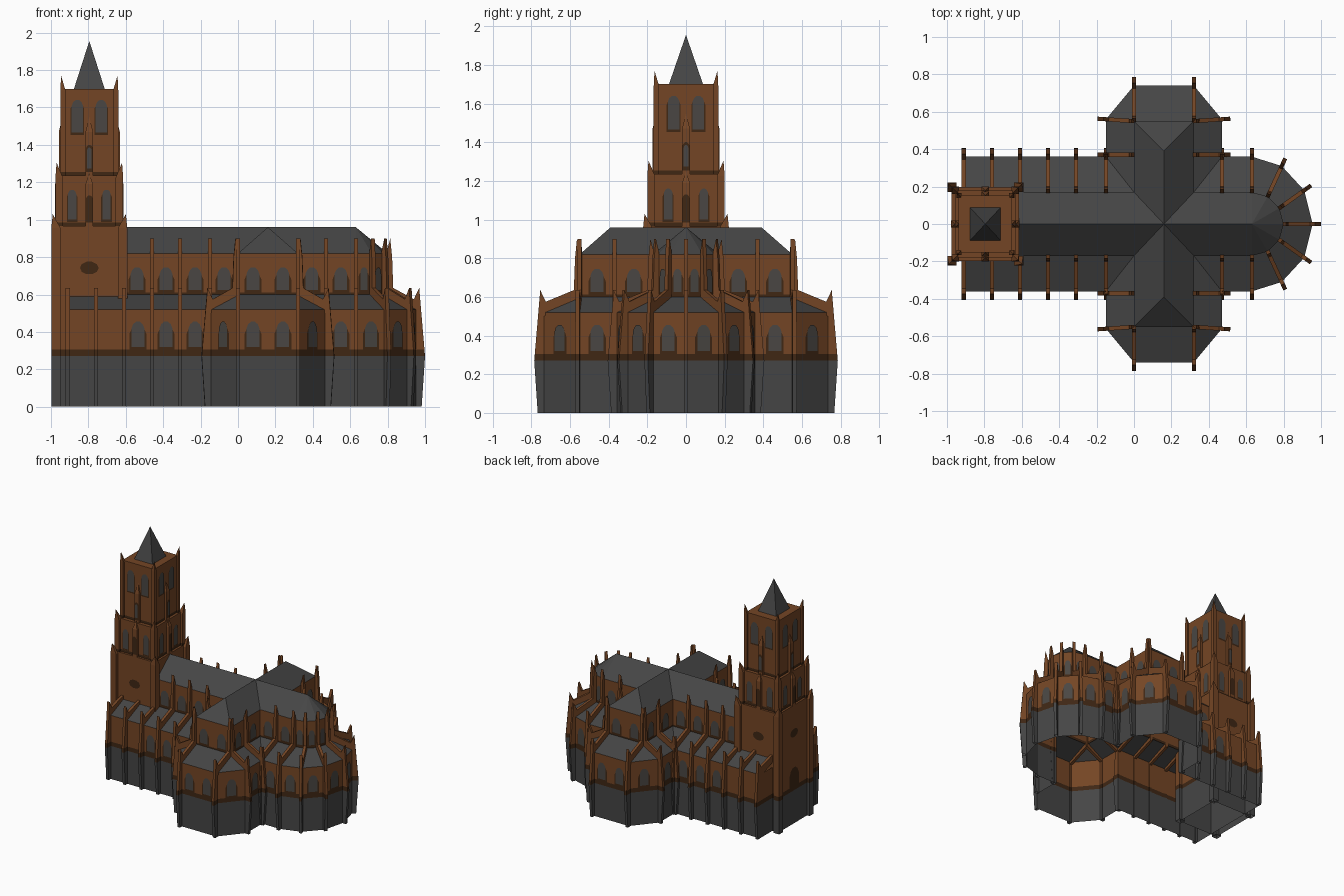
import bpy, bmesh, math
from mathutils import Vector as V

if "Cube" in bpy.data.objects:
    bpy.data.objects.remove(bpy.data.objects["Cube"])

def mat(name, c):
    m = bpy.data.materials.new(name)
    m.diffuse_color = (*c, 1)
    m.use_nodes = True
    m.node_tree.nodes["Principled BSDF"].inputs["Base Color"].default_value = m.diffuse_color
    return m

SLATE = mat("grey slate", (0.060, 0.060, 0.060))
BRICK = mat("brown brick", (0.175, 0.060, 0.018))
DARK = mat("dark brown stone", (0.050, 0.020, 0.007))
GLASS = mat("window grey", (0.068, 0.062, 0.056))
# colour rules by height: (upper limit, material)
BASE = [(0.27, SLATE), (0.305, DARK), (9, BRICK)]
CLERE = [(0.612, DARK), (9, BRICK)]

def face(bm, pts):
    clean = []
    for p in pts:
        p = V(p)
        if all((p - q).length > 1e-5 for q in clean):
            clean.append(p)
    if len(clean) > 2:
        bm.faces.new([bm.verts.new(p) for p in clean])

def finish(bm, name, levels, recalc=True):
    if recalc:
        bmesh.ops.remove_doubles(bm, verts=bm.verts, dist=1e-4)
        bmesh.ops.recalc_face_normals(bm, faces=bm.faces)
    for z, m in levels[:-1]:
        bmesh.ops.bisect_plane(bm, geom=bm.verts[:] + bm.edges[:] + bm.faces[:],
                               plane_co=(0, 0, z), plane_no=(0, 0, 1))
    for f in bm.faces:
        z = f.calc_center_median().z
        f.material_index = next(i for i, (h, m) in enumerate(levels) if z < h)
    me = bpy.data.meshes.new(name)
    bm.to_mesh(me)
    bm.free()
    for h, m in levels:
        me.materials.append(m)
    ob = bpy.data.objects.new(name, me)
    bpy.context.collection.objects.link(ob)
    return ob

def ring(half, z0, z1, name, levels):
    # open wall along an outline mirrored in y
    pts = half + [(x, -y) for x, y in reversed(half) if abs(y) > 1e-6]
    bm = bmesh.new()
    for a, b in zip(pts, pts[1:] + pts[:1]):
        face(bm, [(*a, z0), (*b, z0), (*b, z1), (*a, z1)])
    finish(bm, name, levels)

def arch(bm, mid, n, w, z0, z1, off):
    # pointed-arch plate facing n
    n = V((n[0], n[1], 0)).normalized()
    t = V((0, 0, 1)).cross(n)
    s, h = w / 2, z1 - z0
    prof = [(-s, 0), (s, 0), (s, h - s), (s * .75, h - s * .4), (s * .3, h),
            (-s * .3, h), (-s * .75, h - s * .4), (-s, h - s)]
    o = V((mid[0], mid[1], z0)) + n * off
    face(bm, [o + t * u + V((0, 0, v)) for u, v in prof])

def disc(bm, mid, n, rw, rh, z, off):
    n = V((n[0], n[1], 0)).normalized()
    t = V((0, 0, 1)).cross(n)
    o = V((mid[0], mid[1], z)) + n * off
    face(bm, [o + t * rw * math.cos(a * math.pi / 5) + V((0, 0, rh * math.sin(a * math.pi / 5)))
              for a in range(10)])

# outlines, north half, west to east
apse = [(0.63 + .17 * math.cos(math.radians(a)), .17 * math.sin(math.radians(a))) for a in (60, 30, 0)]
ambul = [(.79, .31), (.91, .18), (.955, 0)]
west = [(x, .36) for x in (-.92, -.76, -.61, -.46, -.31)]
outer = west + [(-.15, .36), (-.15, .56), (0, .74), (.16, .74), (.32, .74), (.47, .56),
                (.47, .36), (.63, .36)] + ambul
under = [(x, .17) for x, y in west] + [(0, .17), (0, .55), (0, .55), (.16, .55), (.32, .55), (.32, .55),
                                       (.32, .17), (.63, .17)] + apse
inner = [(-.62, .17), (-.46, .17), (-.31, .17), (-.15, .17), (0, .17), (0, .37), (0, .55), (.16, .55),
         (.32, .55), (.32, .37), (.32, .17), (.47, .17), (.63, .17)] + apse
ring(outer, 0, .52, "aisle_walls", BASE)
ring(inner, .59, .82, "clerestory_walls", CLERE)

# aisle roofs
bm = bmesh.new()
for s in (1, -1):
    for i in range(len(outer) - 1):
        a, b, c, d = outer[i], outer[i + 1], under[i + 1], under[i]
        face(bm, [(p[0], p[1] * s, z) for p, z in ((a, .52), (b, .52), (c, .6), (d, .6))])
finish(bm, "aisle_roofs", [(9, SLATE)])

# main cross-shaped roof
bm = bmesh.new()
E, R = .82, .96
for s in (1, -1):
    for xc, ex in ((-.62, 0), (.63, .32)):
        face(bm, [(xc, .17 * s, E), (xc, 0, R), (.16, 0, R), (ex, .17 * s, E)])
        face(bm, [(ex, .17 * s, E), (.16, 0, R), (.16, .39 * s, R), (ex, .55 * s, E)])
    face(bm, [(0, .55 * s, E), (.16, .39 * s, R), (.32, .55 * s, E)])
    ring_pts = [(.63, .17)] + apse
    for a, b in zip(ring_pts, ring_pts[1:]):
        face(bm, [(a[0], a[1] * s, E), (b[0], b[1] * s, E), (.63, 0, R)])
finish(bm, "main_roof", [(9, SLATE)])

# windows in every bay
frames, panes = bmesh.new(), bmesh.new()
for line, z0, z1 in ((outer, .32, .455), (inner, .625, .745)):
    for a, b in zip(line, line[1:]):
        if b[0] < -.6:
            continue
        dx, dy = b[0] - a[0], b[1] - a[1]
        w = min(.068, math.hypot(dx, dy) * .46)
        for s in (1, -1):
            mid, n = ((a[0] + b[0]) / 2, (a[1] + b[1]) / 2 * s), (-dy, dx * s)
            arch(frames, mid, n, w + .022, z0 - .02, z1 - .02, .003)
            arch(panes, mid, n, w, z0, z1, .006)

# buttresses with flyers and pinnacles
def buttress(bm, a, b, pin=True, th=.011):
    a, b = V((*a, 0)), V((*b, 0))
    d = (b - a).normalized()
    w = (b - a).length
    t = V((-d.y, d.x, 0)) * th
    prof = [(-.005, 0), (.027, 0), (.045, .27), (.022, .54), (.014, .635), (-.015, .575)]
    if pin:
        prof += [(-w + .03, .635), (-w + .024, .8), (-w + .014, .9), (-w - .004, .83), (-w - .004, .57)]
    else:
        prof += [(-w, .625), (-w, .57)]
    prof += [(-.005, .5)]
    L = [b + d * r + V((0, 0, z)) - t for r, z in prof]
    M = [p + 2 * t for p in L]
    face(bm, L)
    face(bm, M[::-1])
    for i in range(len(L)):
        j = (i + 1) % len(L)
        if i:
            face(bm, [L[i], M[i], M[j], L[j]])

pairs = [((x, .17), (x, .36), x > -.6) for x in (-.91, -.76, -.61, -.46, -.31, -.15, .47, .63)]
for x, o in ((0, -.15), (.32, .47)):
    pairs += [((x, .37), (o, .37), True), ((x, .55), (o, .56), True), ((x, .55), (x, .74), True)]
pairs += [(a, b, True) for a, b in zip(apse, ambul)]
bm = bmesh.new()
for a, b, pin in pairs:
    for s in ((1, -1) if a[1] > 1e-6 else (1,)):
        one = bmesh.new()
        buttress(bm, (a[0], a[1] * s), (b[0], b[1] * s), pin)
        one.free()
finish(bm, "buttresses", BASE)

# tower
TX = -.795
def box(name, hx, hy, z0, z1, levels):
    bm = bmesh.new()
    c = [(TX - hx, -hy), (TX + hx, -hy), (TX + hx, hy), (TX - hx, hy)]
    for a, b in zip(c, c[1:] + c[:1]):
        face(bm, [(*a, z0), (*b, z0), (*b, z1), (*a, z1)])
    face(bm, [(*p, z1) for p in c])
    finish(bm, name, levels)

def pier(bm, x, y, hx, hy, z0, z1, tip, ox=0, oy=0):
    # square shaft with a spike leaning outward
    c = [(x - hx, y - hy), (x + hx, y - hy), (x + hx, y + hy), (x - hx, y + hy)]
    for a, b in zip(c, c[1:] + c[:1]):
        face(bm, [(*a, z0), (*b, z0), (*b, z1), (*a, z1)])
        face(bm, [(*a, z1), (*b, z1), (x + ox, y + oy, tip)])

stages = [("lower", .18, .197, 0, .965, 1.03, .025, BASE),
          ("middle", .163, .18, .965, 1.235, 1.305, .02, [(.985, DARK), (9, BRICK)]),
          ("upper", .143, .153, 1.235, 1.70, 1.77, .014, [(1.255, DARK), (9, BRICK)])]
for name, hx, hy, z0, z1, tip, r, lv in stages:
    box(name + "_tower", hx, hy, z0, z1, lv)
    bm = bmesh.new()
    for sx in (1, -1):
        for sy in (1, -1):
            pier(bm, TX + sx * (hx - .002), sy * hy, r, r, z0, z1 - .01, tip, sx * r * .7, sy * r * .7)
    finish(bm, name + "_tower_corner_piers", lv)

# tower pilasters, openings and niches on all four sides
bm = bmesh.new()
for nx, ny in ((1, 0), (-1, 0), (0, 1), (0, -1)):
    for (hx, hy), z0, z1, tip, wz, ww, sp in (((.163, .18), .965, 1.19, 1.25, (1.0, 1.16), .045, .092),
                                              ((.143, .153), 1.235, 1.47, 1.55, (1.465, 1.64), .06, .064)):
        px, py = TX + nx * hx, ny * hy
        pier(bm, px, py, .02, .02, z0, z1, tip)
        q = (px + nx * .02, py + ny * .02)
        arch(frames, q, (nx, ny), .036, z0 + .02, z0 + .165, .003)
        if z0 > 1:
            arch(panes, q, (nx, ny), .024, z0 + .04, z0 + .15, .006)
        for k in (sp, -sp):
            m = (px - ny * k, py + nx * k)
            arch(frames, m, (nx, ny), ww + .012, wz[0] - .012, wz[1] - .01, .003)
            arch(panes, m, (nx, ny), ww, *wz, .006)
finish(bm, "tower_pilasters", [(9, BRICK)])
for s in (1, -1):
    disc(frames, (TX, .197 * s), (0, s), .05, .035, .742, .004)
disc(frames, (TX - .18, 0), (-1, 0), .05, .035, .742, .004)
arch(frames, (TX - .18, 0), (-1, 0), .12, .29, .46, .004)
finish(frames, "window_surrounds", [(9, DARK)], False)
finish(panes, "window_panes", [(9, GLASS)], False)

# spire
bm = bmesh.new()
c = [(TX - .082, -.088), (TX + .082, -.088), (TX + .082, .088), (TX - .082, .088)]
for a, b in zip(c, c[1:] + c[:1]):
    face(bm, [(*a, 1.70), (*b, 1.70), (TX, 0, 1.955)])
finish(bm, "spire", [(9, SLATE)])
